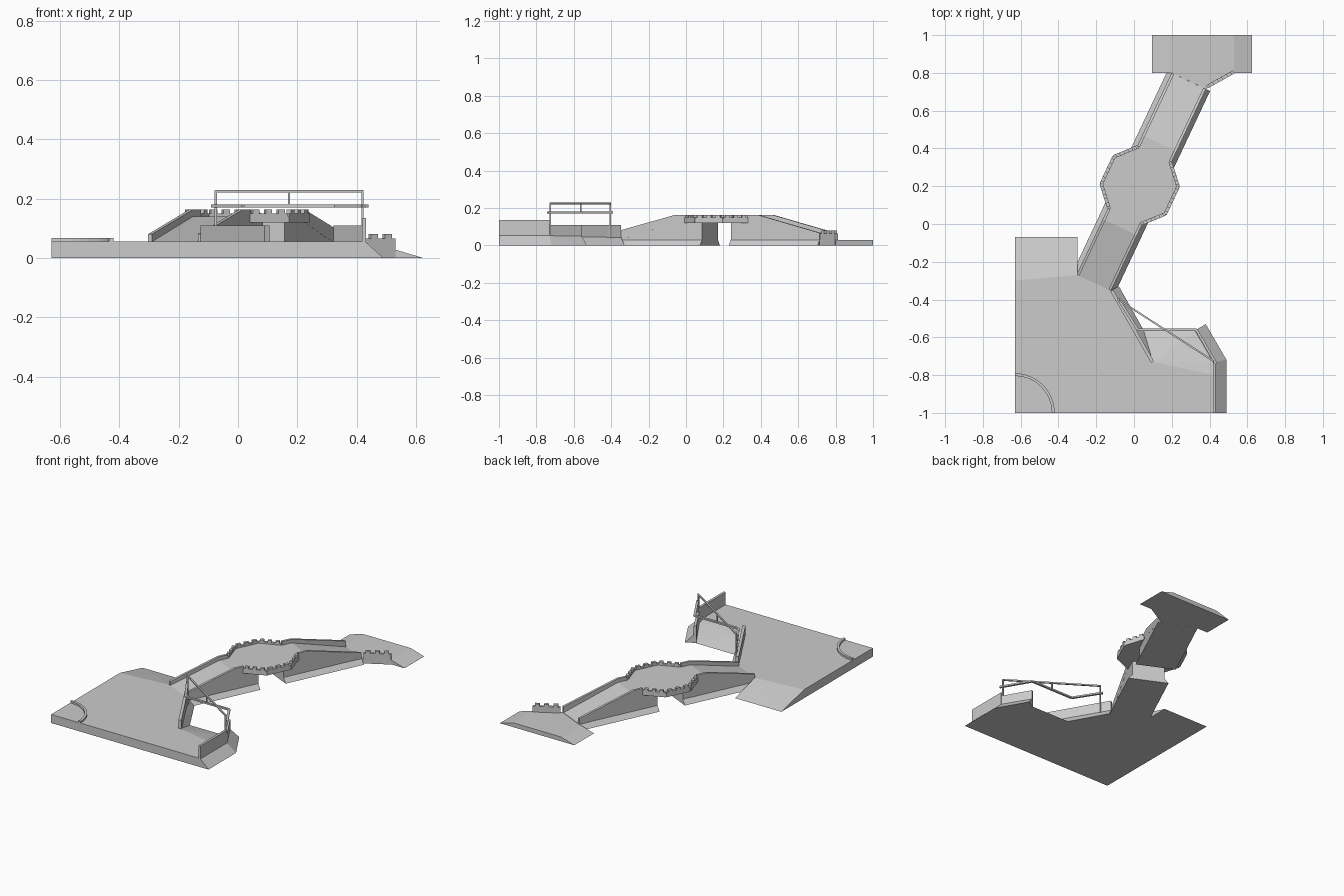
import bpy, bmesh, math
from mathutils import Vector

cube = bpy.data.objects.get("Cube")
if cube:
    bpy.data.objects.remove(cube, do_unlink=True)

grey = bpy.data.materials.new("stone_grey")
grey.use_nodes = True
COLOUR = (0.6, 0.6, 0.6, 1)
grey.diffuse_color = COLOUR
grey.node_tree.nodes["Principled BSDF"].inputs["Base Color"].default_value = COLOUR

# the bridge parts are built along local x, then turned and moved into place
BRIDGE = ((0.03, 0.205, 0), math.radians(64.8))


def finish(name, bm, place=None):
    bmesh.ops.recalc_face_normals(bm, faces=bm.faces)
    mesh = bpy.data.meshes.new(name)
    bm.to_mesh(mesh)
    bm.free()
    mesh.materials.append(grey)
    ob = bpy.data.objects.new(name, mesh)
    if place:
        ob.location = place[0]
        ob.rotation_euler.z = place[1]
    bpy.context.collection.objects.link(ob)


def add_hull(bm, points):
    verts = [bm.verts.new(p) for p in points]
    out = bmesh.ops.convex_hull(bm, input=verts)
    bmesh.ops.delete(bm, geom=[v for v in out["geom_interior"] if isinstance(v, bmesh.types.BMVert)],
                     context="VERTS")
    bmesh.ops.dissolve_limit(bm, angle_limit=0.01, verts=bm.verts[:], edges=bm.edges[:])


def hull(name, points, place=None):
    bm = bmesh.new()
    add_hull(bm, points)
    finish(name, bm, place)


def prism(name, points, push, place=None):
    bm = bmesh.new()
    face = bm.faces.new([bm.verts.new(p) for p in points])
    out = bmesh.ops.extrude_face_region(bm, geom=[face], use_keep_orig=True)
    bmesh.ops.translate(bm, vec=push, verts=[v for v in out["geom"] if isinstance(v, bmesh.types.BMVert)])
    finish(name, bm, place)


def add_bar(bm, p, q, width, zp, zq):
    """Upright slab between two plan points, with its own z range at each end."""
    p, q = Vector(p), Vector(q)
    d = (q - p).normalized() * width / 2
    side = Vector((-d.y, d.x))
    add_hull(bm, [(*(e + s * side), z) for e, zs in ((p, zp), (q, zq)) for s in (-1, 1) for z in zs])


def wall(name, path, width, z, place=None):
    bm = bmesh.new()
    for p, q in zip(path, path[1:]):
        add_bar(bm, p, q, width, z, z)
    finish(name, bm, place)


def battlement(name, path, count, base, top, place=None):
    """Low wall with evenly spaced merlons on every stretch."""
    bm = bmesh.new()
    for p, q in zip(path, path[1:]):
        p, q = Vector(p), Vector(q)
        add_bar(bm, p, q, 0.018, base, base)
        for i in range(count):
            a = (i + 0.25) / count
            b = (i + 0.75) / count
            zs = (base[1] - 0.002, top)
            add_bar(bm, p.lerp(q, a), p.lerp(q, b), 0.018, zs, zs)
    finish(name, bm, place)


# main platform
H = 0.055
prism("platform", [(-.63, -1, 0), (.43, -1, 0), (.43, -.8, 0), (.1, -.73, 0),
                   (-.12, -.35, 0), (-.3, -.27, 0), (-.63, -.3, 0)], (0, 0, H))


def ramp(name, high, low):
    hull(name, [(*p, z) for p in high for z in (0, H)] + [(*p, 0) for p in low])


ramp("back_ramp", [(-.63, -.3), (-.3, -.27)], [(-.3, -.07), (-.63, -.07)])
hull("side_ramp", [(.1, -.73, 0), (.1, -.73, H), (.43, -.8, 0), (.43, -.8, H),
                   (.43, -.73, 0), (.43, -.73, .04), (.33, -.56, 0), (.02, -.56, 0)])

# sloping banks and the walls standing on them
ramp("left_bank", [(.43, -1), (.43, -.73)], [(.49, -1), (.49, -.72)])
ramp("left_bank_corner", [(.43, -.73), (.33, -.56)], [(.49, -.72), (.38, -.53)])
ramp("inner_bank", [(-.12, -.35), (.1, -.73)], [(-.08, -.33), (.05, -.56)])
wall("left_wall", [(.425, -1), (.425, -.73)], .015, (0, .135))
wall("left_wall_corner", [(.425, -.73), (.328, -.56)], .015, (0, .11))
wall("inner_wall", [(-.118, -.352), (.098, -.73)], .018, (0, .11))

# quarter ring curb in the platform corner
arc = [(math.cos(t * math.pi / 24), math.sin(t * math.pi / 24)) for t in range(13)]
ring = [(-.63 + r * c, -1 + r * s, .05) for r, pts in ((.21, arc), (.195, arc[::-1])) for c, s in pts]
prism("corner_curb", ring, (0, 0, .017))

# railing: bent lower rail, straight upper rail, posts
END_A, END_B, MID = Vector((-.075, -.405)), Vector((.42, -.725)), Vector((.172, -.563))
wall("lower_rail", [(-.085, -.395), (.02, -.56), (.33, -.56), (.435, -.74)], .014, (.17, .18))
wall("upper_rail", [END_A, END_B], .009, (.22, .229))
for name, p, z in (("back_post", END_A, .04), ("front_post", END_B, .05), ("middle_post", MID, .17)):
    d = Vector((.004, 0))
    wall(name, [p - d, p + d], .008, (z, .228))

# bridge foundations, each with a slanted deck
W = 0.1
for name, prof in (("near_span", [(-.57, 0), (-.085, 0), (-.085, .14), (-.245, .14), (-.57, H)]),
                   ("far_span", [(.085, 0), (.61, 0), (.61, .03), (.245, .14), (.085, .14)])):
    prism(name, [(u, -W, z) for u, z in prof], (0, 2 * W, 0), BRIDGE)

# octagonal middle
octagon = [(-.182, -.097), (-.08, -.195), (.08, -.195), (.182, -.097),
           (.182, .097), (.08, .195), (-.08, .195), (-.182, .097)]
prism("middle_deck", [(*p, .12) for p in octagon], (0, 0, .02), BRIDGE)

# parapets, battlements and flared footings on both sides
for side, s in (("left", -1), ("right", 1)):
    inset = [(u, v * .96) for u, v in octagon[:4]]
    battlement(side + "_battlement", [(u, -s * v) for u, v in inset], 3, (.12, .15), .163, BRIDGE)
    for end, k, low in (("near", -.57, (.03, .08)), ("far", .61, (.01, .067))):
        sign = math.copysign(1, k)
        y = s * (W - .007)
        bm = bmesh.new()
        add_bar(bm, (k, y), (sign * .245, y), .015, low, (.12, .163))
        add_bar(bm, (sign * .245, y), (sign * .182, y), .015, (.12, .163), (.12, .163))
        finish(f"{end}_{side}_parapet", bm, BRIDGE)
        hull(f"{end}_{side}_footing", [(u, s * v, z) for u in (k, sign * .085)
                                       for v, z in ((W, 0), (W, .03), (W + .025, 0))], BRIDGE)

# far landing with sloping ends, and its battlement
hull("far_landing", [(x, y, z) for y in (.8, 1)
                     for x, z in ((.095, 0), (.19, .028), (.53, .028), (.625, 0))])
prism("landing_corner", [(.199, .8, 0), (.38, .715, 0), (.53, .802, 0)], (0, 0, .028))
battlement("landing_battlement", [(.385, .725), (.527, .805)], 3, (0, .065), .08)
